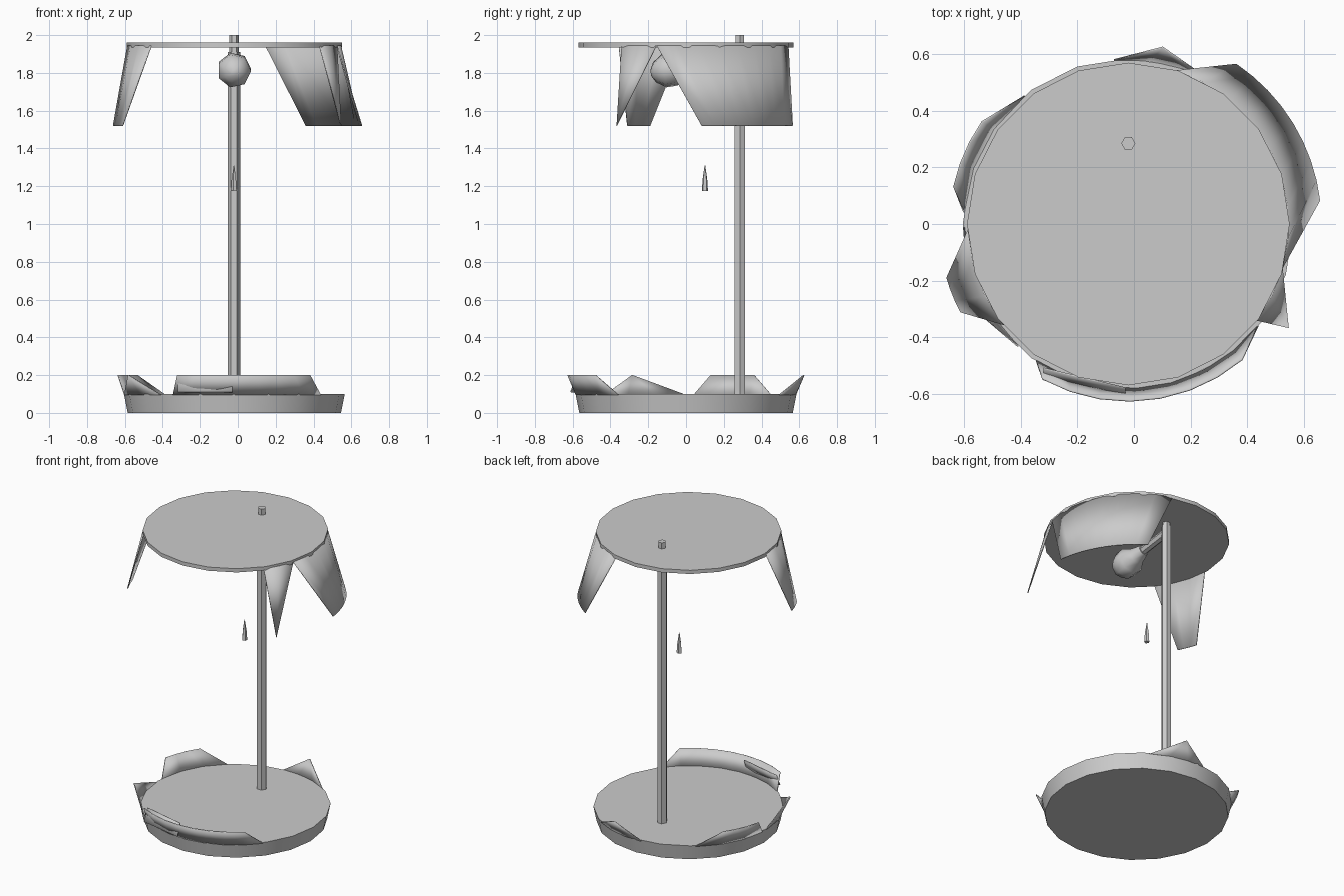
import bpy, bmesh
from math import radians, cos, sin
from mathutils import Vector

cube = bpy.data.objects.get("Cube")
if cube:
    bpy.data.objects.remove(cube, do_unlink=True)

CX = -0.02   # shared axis of the plates, pole and bulb
POLE_Y = 0.285

grey = bpy.data.materials.new("plain_grey")
grey.use_nodes = True
COLOUR = (0.6, 0.6, 0.6, 1)
grey.diffuse_color = COLOUR
grey.node_tree.nodes["Principled BSDF"].inputs["Base Color"].default_value = COLOUR


def finish(name, bm, angle=40, thick=0):
    bmesh.ops.remove_doubles(bm, verts=bm.verts, dist=0.0005)
    bmesh.ops.recalc_face_normals(bm, faces=bm.faces)
    mesh = bpy.data.meshes.new(name)
    bm.to_mesh(mesh)
    bm.free()
    mesh.materials.append(grey)
    obj = bpy.data.objects.new(name, mesh)
    bpy.context.collection.objects.link(obj)
    if thick:
        mod = obj.modifiers.new("thickness", "SOLIDIFY")
        mod.thickness, mod.offset = thick, 0
    bpy.ops.object.select_all(action="DESELECT")
    obj.select_set(True)
    bpy.context.view_layer.objects.active = obj
    bpy.ops.object.shade_smooth_by_angle(angle=radians(angle))
    return obj


def turned(name, start, axis, rings, sides, angle=40):
    """Closed solid of rings (distance, radius) along an axis."""
    bm = bmesh.new()
    turn = Vector(axis).to_track_quat("Z", "Y")
    loops = []
    for d, r in rings:
        loops.append([bm.verts.new(Vector(start) + turn @ Vector(
            (r * cos(radians(360 * i / sides)), r * sin(radians(360 * i / sides)), d)))
            for i in range(sides)])
    for a, b in zip(loops, loops[1:]):
        for i in range(sides):
            j = (i + 1) % sides
            bm.faces.new((a[i], a[j], b[j], b[i]))
    bm.faces.new(loops[0][::-1])
    bm.faces.new(loops[-1])
    return finish(name, bm, angle)


def polar(deg, r, z):
    return Vector((CX + r * cos(radians(deg)), r * sin(radians(deg)), z))


def flap(name, root, tip, steps):
    """Ruled sheet between two arcs, each (start angle, end angle, radius, height)."""
    bm = bmesh.new()
    rows = []
    for a0, a1, r, z in (root, tip):
        rows.append([bm.verts.new(polar(a0 + (a1 - a0) * i / steps, r, z))
                     for i in range(steps + 1)])
    for i in range(steps):
        bm.faces.new((rows[0][i], rows[0][i + 1], rows[1][i + 1], rows[1][i]))
    return finish(name, bm, 60, 0.006)


# Plates
turned("base_plate", (CX, 0, 0), (0, 0, 1), [(0, 0.565), (0.1, 0.585)], 20)
turned("shade_plate", (CX, 0, 1.935), (0, 0, 1), [(0, 0.57), (0.025, 0.57)], 20)

# Pole with its narrower finial
turned("pole", (CX, POLE_Y, 0.09), (0, 0, 1), [(0, 0.032), (1.82, 0.032), (1.82, 0.025), (1.91, 0.025)], 6)

# Bulb on a short arm reaching forward from the pole
turned("bulb_arm", (CX, POLE_Y, 1.87), (0, -1, -0.14), [(0, 0.028), (0.28, 0.028)], 7)
turned("bulb", (CX, 0.07, 1.84), (0, -1, -0.16),
       [(0, 0.035), (0.07, 0.055), (0.13, 0.09), (0.19, 0.09), (0.24, 0.055), (0.26, 0.015)], 7, 60)

# Pull-cord weight
turned("cord_weight", (CX, 0.1, 1.175), (0, 0, 1), [(0, 0.017), (0.06, 0.013), (0.135, 0.002)], 5)

# Hanging remnants of the shade
RIM, HEM = 1.945, 1.52
flap("shade_flap_wide", (-16, 73, 0.565, RIM), (7, 56, 0.68, HEM), 8)
flap("shade_flap_narrow", (182, 219, 0.565, RIM), (196.5, 207.7, 0.668, HEM), 3)
flap("shade_flap_pointed", (-16, -37, 0.565, RIM), (-33, -33, 0.673, HEM), 2)

# Upturned remnants of the base rim
LOW, HIGH = 0.095, 0.2
flap("base_lip_front", (236, 322, 0.582, LOW), (241, 310, 0.625, HIGH), 7)
flap("base_lip_side", (180, 228, 0.582, LOW), (207, 207, 0.63, HIGH), 3)
flap("base_lip_rear_side", (176, 129, 0.582, LOW), (168, 145, 0.63, HIGH), 3)
flap("base_lip_rear", (95, 58, 0.582, LOW), (79, 79, 0.636, HIGH), 3)

# Creased fold in the front lip
bm = bmesh.new()
bm.faces.new([bm.verts.new(p) for p in (
    (-0.32, -0.51, 0.19), (-0.32, -0.55, 0.11), (-0.03, -0.61, 0.11), (-0.03, -0.58, 0.19))])
finish("base_lip_fold", bm, 40, 0.006)
